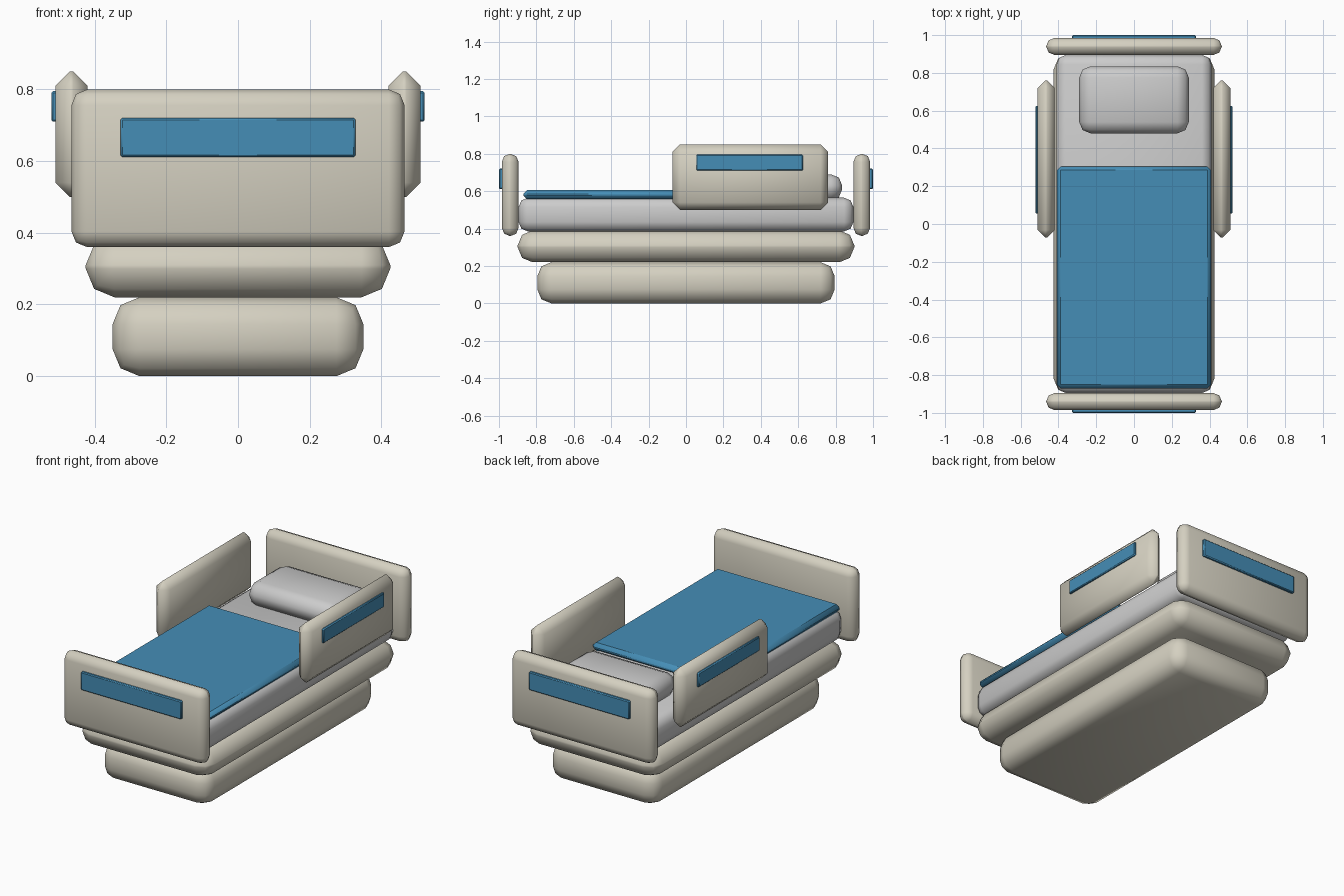
import bpy
import bmesh
from math import radians

if "Cube" in bpy.data.objects:
    bpy.data.objects.remove(bpy.data.objects["Cube"])


def make_mat(name, rgb):
    m = bpy.data.materials.new(name)
    m.diffuse_color = (*rgb, 1)
    m.use_nodes = True
    m.node_tree.nodes["Principled BSDF"].inputs["Base Color"].default_value = m.diffuse_color
    return m


shell = make_mat("cream_shell", (0.66, 0.63, 0.53))
linen = make_mat("white_linen", (0.83, 0.82, 0.80))
blue = make_mat("blue_accent", (0.06, 0.27, 0.47))


def rounded_box(name, xr, yr, zr, bevel, segments, mat, smooth=180):
    """Box from axis ranges with all edges bevelled."""
    size = [r[1] - r[0] for r in (xr, yr, zr)]
    mid = [(r[0] + r[1]) / 2 for r in (xr, yr, zr)]
    bm = bmesh.new()
    bmesh.ops.create_cube(bm, size=1)
    bmesh.ops.scale(bm, vec=size, verts=bm.verts)
    bmesh.ops.bevel(bm, geom=bm.edges[:], offset=bevel, segments=segments,
                    profile=0.5, affect='EDGES', clamp_overlap=True)
    mesh = bpy.data.meshes.new(name)
    bm.to_mesh(mesh)
    bm.free()
    mesh.materials.append(mat)
    ob = bpy.data.objects.new(name, mesh)
    ob.location = mid
    bpy.context.collection.objects.link(ob)
    bpy.ops.object.select_all(action='DESELECT')
    ob.select_set(True)
    bpy.context.view_layer.objects.active = ob
    bpy.ops.object.shade_smooth_by_angle(angle=radians(smooth))
    return ob


def span(a, b, sign):
    return tuple(sorted((a * sign, b * sign)))


# Base and bed frame
rounded_box("base", (-0.35, 0.35), (-0.795, 0.795), (0, 0.22), 0.075, 2, shell)
rounded_box("bed_frame", (-0.425, 0.425), (-0.90, 0.90), (0.22, 0.39), 0.08, 2, shell)

# Mattress, pillow and blanket
rounded_box("mattress", (-0.41, 0.41), (-0.895, 0.895), (0.385, 0.565), 0.05, 2, linen)
rounded_box("pillow", (-0.29, 0.29), (0.48, 0.835), (0.55, 0.69), 0.06, 2, linen)
rounded_box("blanket", (-0.408, 0.408), (-0.87, 0.305), (0.557, 0.605), 0.02, 1, blue, 40)

# Head and foot boards with accent panels on the outside
for name, s in (("headboard", 1), ("footboard", -1)):
    rounded_box(name, (-0.465, 0.465), span(0.895, 0.985, s), (0.36, 0.80), 0.044, 2, shell)
    rounded_box(name + "_panel", (-0.328, 0.328), span(0.975, 1.0, s),
                (0.612, 0.72), 0.005, 1, blue, 40)

# Side rails with accent panels on the outside
for name, s in (("right_rail", 1), ("left_rail", -1)):
    rounded_box(name, span(0.42, 0.51, s), (-0.072, 0.76), (0.50, 0.85), 0.04, 1, shell)
    rounded_box(name + "_panel", span(0.50, 0.521, s), (0.055, 0.625),
                (0.71, 0.795), 0.005, 1, blue, 40)
